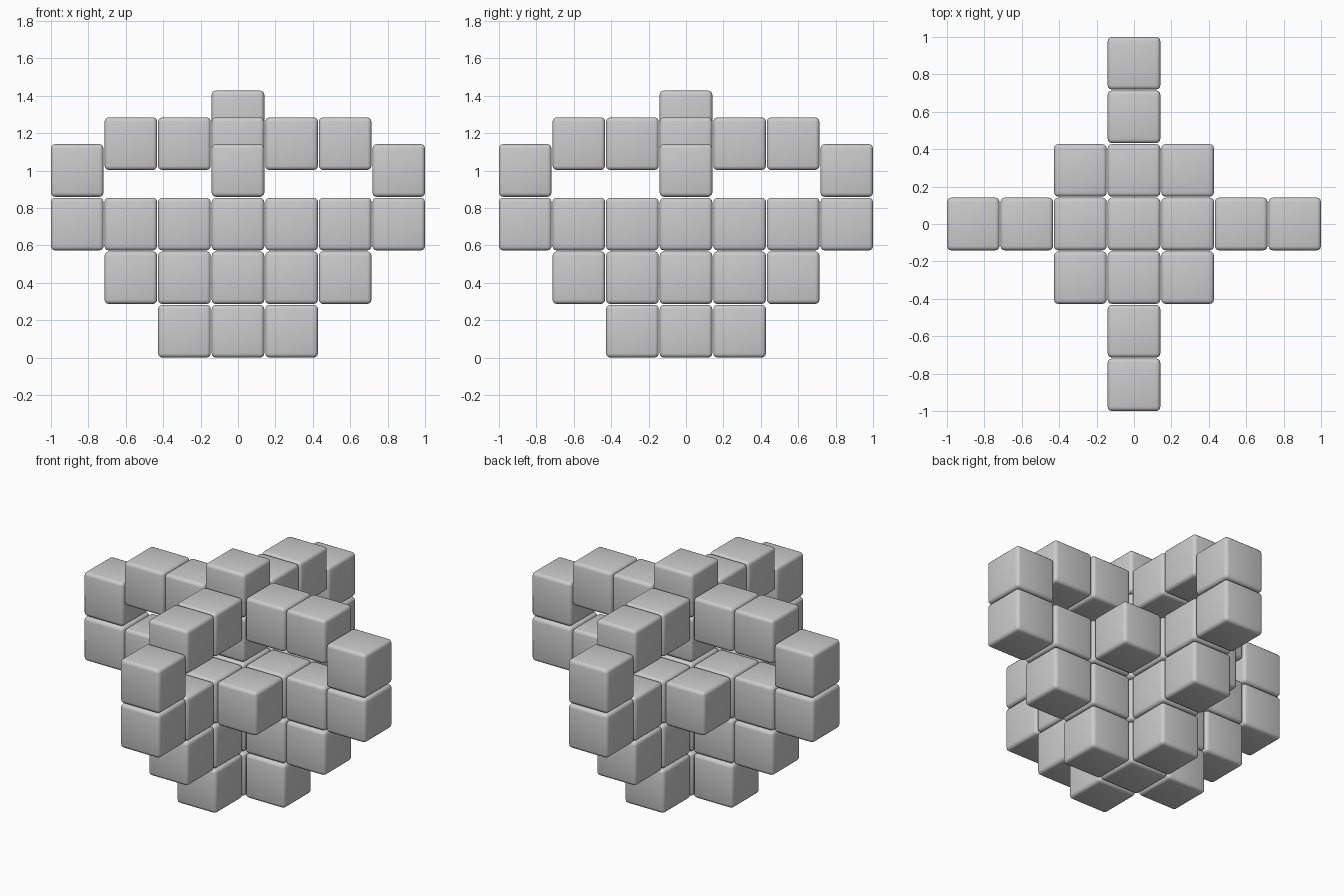
import bpy

if "Cube" in bpy.data.objects:
    bpy.data.objects.remove(bpy.data.objects["Cube"])

SIZE = 0.281                 # cube edge
STEP = (2 - SIZE) / 6        # spacing between cubes


def rounded_cube(name, i, j, k):
    """One softly bevelled cube at grid cell i, j, k."""
    bpy.ops.mesh.primitive_cube_add(
        size=SIZE, location=(i * STEP, j * STEP, SIZE / 2 + k * STEP))
    ob = bpy.context.object
    ob.name = name
    mod = ob.modifiers.new("rounding", "BEVEL")
    mod.width = 0.022
    mod.segments = 3
    bpy.ops.object.modifier_apply(modifier=mod.name)
    bpy.ops.object.shade_smooth_by_angle()


def arms(name, distance, level):
    """Four cubes, one on each arm of the cross."""
    for i, j in ((1, 0), (-1, 0), (0, 1), (0, -1)):
        rounded_cube(name, i * distance, j * distance, level)


# central column
for k in range(5):
    rounded_cube("core_cube", 0, 0, k)

# cross-shaped layers, widening upwards
for k in range(3):
    for d in range(1, k + 2):
        arms("layer_cube", d, k)

# corner cubes of the widest layer
for i in (-1, 1):
    for j in (-1, 1):
        rounded_cube("corner_cube", i, j, 2)

# raised ends and half-step upper arms
arms("end_cube", 3, 3)
for d in (1, 2):
    arms("upper_arm_cube", d, 3.5)
